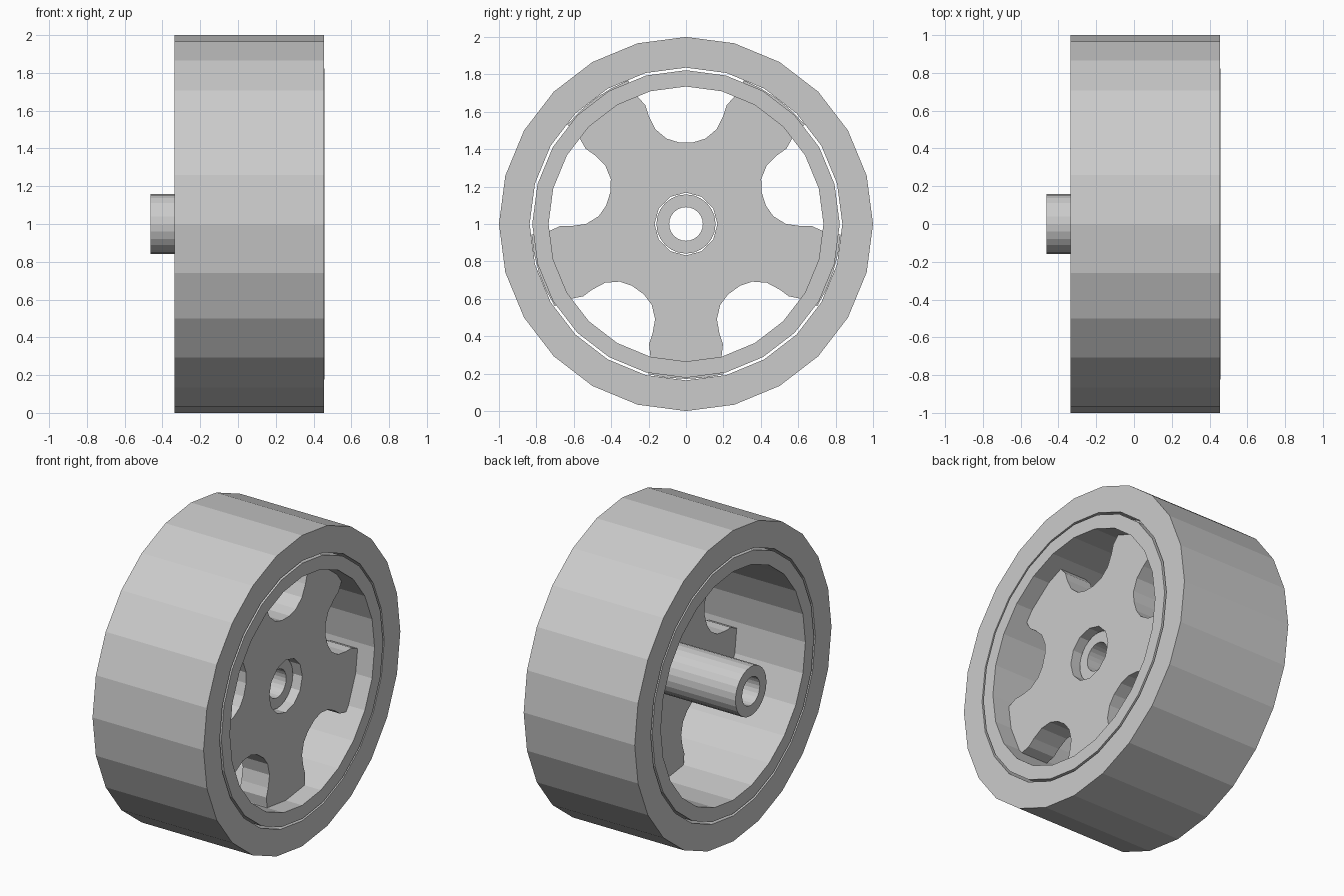
import bpy
import bmesh
from math import cos, sin, tau, radians, hypot, atan2

cube = bpy.data.objects.get("Cube")
if cube:
    bpy.data.objects.remove(cube, do_unlink=True)

grey = bpy.data.materials.new("plain grey")
grey.use_nodes = True
colour = (0.6, 0.6, 0.6, 1)
grey.diffuse_color = colour
grey.node_tree.nodes["Principled BSDF"].inputs["Base Color"].default_value = colour

AXLE_HEIGHT = 1.0


def circle(radius, sides=24):
    return [(radius * sin(tau * i / sides), radius * cos(tau * i / sides))
            for i in range(sides)]


def extruded(name, outlines, x0, x1):
    """Fill the outlines (outer edge, then holes) and extrude along the axle."""
    bm = bmesh.new()
    edges = []
    for outline in outlines:
        verts = [bm.verts.new((x0, y, z + AXLE_HEIGHT)) for y, z in outline]
        edges += [bm.edges.new((v, verts[i - 1])) for i, v in enumerate(verts)]
    bmesh.ops.triangle_fill(bm, edges=edges, use_beauty=True, normal=(1, 0, 0))
    out = bmesh.ops.extrude_face_region(bm, geom=bm.faces[:], use_keep_orig=True)
    top = [g for g in out["geom"] if isinstance(g, bmesh.types.BMVert)]
    bmesh.ops.translate(bm, verts=top, vec=(x1 - x0, 0, 0))
    bmesh.ops.recalc_face_normals(bm, faces=bm.faces[:])
    mesh = bpy.data.meshes.new(name)
    bm.to_mesh(mesh)
    bm.free()
    mesh.materials.append(grey)
    obj = bpy.data.objects.new(name, mesh)
    bpy.context.collection.objects.link(obj)
    return obj


# Tyre, rim and axle tube are plain faceted rings
extruded("tyre", [circle(1.0), circle(0.836)], -0.335, 0.455)
extruded("rim", [circle(0.822), circle(0.735)], -0.335, 0.457)
extruded("axle_tube", [circle(0.158), circle(0.09)], -0.462, 0.28)

# Spoke disc: five flared scallops, with short arcs closing the spoke tips
half = [(0.308, 0.765), (0.26, 0.682), (0.217, 0.635), (0.2, 0.58),
        (0.165, 0.508), (0.105, 0.457), (0.04, 0.437)]
scallop = half + [(-t, r) for t, r in reversed(half)]
outline = []
for i in range(5):
    turn = i * tau / 5
    for t, r in scallop:
        angle, dist = turn - atan2(t, r), hypot(t, r)
        outline.append((dist * sin(angle), dist * cos(angle)))
    for step in (-14, -7, 0, 7, 14):
        angle = turn + tau / 10 + radians(step)
        outline.append((0.828 * sin(angle), 0.828 * cos(angle)))
extruded("spoke_disc", [outline, circle(0.168, 12)], 0.15, 0.34)
